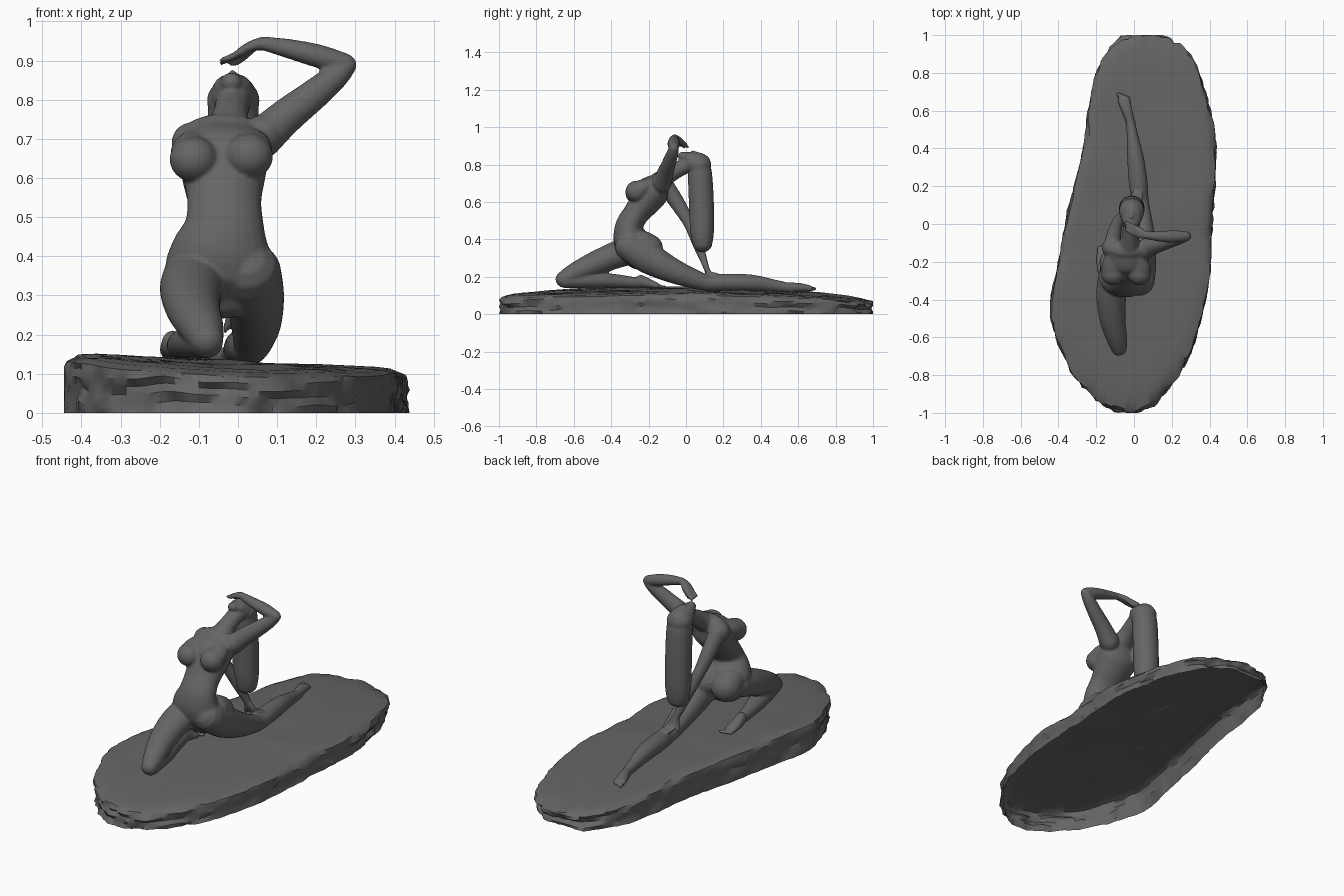
import bpy, bmesh, math
from mathutils import Vector, Matrix, noise

X, Y = Vector((1, 0, 0)), Vector((0, 1, 0))
stone = bpy.data.materials.new("dark_grey")
stone.diffuse_color = (.13, .13, .13, 1)


def spline(pts, steps, closed=False):
    """Catmull-Rom through tuples of any size."""
    n, out = len(pts), []
    get = (lambda i: pts[i % n]) if closed else (lambda i: pts[max(0, min(n - 1, i))])
    for i in range(n if closed else n - 1):
        a, b, c, d = (get(i + k) for k in (-1, 0, 1, 2))
        for s in range(steps):
            t = s / steps
            out.append(tuple(0.5 * (2 * q + (r - p) * t + (2 * p - 5 * q + 4 * r - w) * t * t
                             + (3 * q - p - 3 * r + w) * t ** 3) for p, q, r, w in zip(a, b, c, d)))
    if not closed:
        out.append(tuple(pts[-1]))
    return out


def bridge(bm, rings):
    for r0, r1 in zip(rings, rings[1:]):
        for j in range(len(r0)):
            k = (j + 1) % len(r0)
            bm.faces.new((r0[j], r0[k], r1[k], r1[j]))


def loft(bm, pts, ref=X, sides=24, steps=5):
    """Elliptical tube with domed ends; each point is (x, y, z, half width, half depth)."""
    p = spline(pts, steps)
    pos = [Vector(q[:3]) for q in p]
    sec = []
    for i, q in enumerate(p):
        t = (pos[min(i + 1, len(p) - 1)] - pos[max(i - 1, 0)]).normalized()
        sec.append((pos[i], t, q[3], q[4]))

    def dome(s, sign):
        c, t, a, b = s
        r = min(a, b)
        return [(c + sign * t * r * math.sin(k), t, a * math.cos(k), b * math.cos(k))
                for k in (0.5, 0.95, 1.35)]
    sec = dome(sec[0], -1)[::-1] + sec + dome(sec[-1], 1)
    rings = []
    for c, t, a, b in sec:
        u = (ref - t * ref.dot(t)).normalized()
        v = t.cross(u)
        rings.append([bm.verts.new(c + u * a * math.cos(k) + v * b * math.sin(k))
                      for k in (2 * math.pi * j / sides for j in range(sides))])
    bridge(bm, rings)
    bm.faces.new(rings[0][::-1])
    bm.faces.new(rings[-1])


def ball(bm, c, r, tilt=0):
    r = r if isinstance(r, tuple) else (r, r, r)
    m = Matrix.Translation(c) @ Matrix.Rotation(tilt, 4, 'X') @ Matrix.Diagonal((*r, 1))
    bmesh.ops.create_uvsphere(bm, u_segments=24, v_segments=16, radius=1, matrix=m)


def finish(bm, name, voxel=0, smooth=0):
    bmesh.ops.recalc_face_normals(bm, faces=bm.faces)
    me = bpy.data.meshes.new(name)
    bm.to_mesh(me)
    bm.free()
    me.materials.append(stone)
    ob = bpy.data.objects.new(name, me)
    bpy.context.collection.objects.link(ob)
    if voxel:
        m = ob.modifiers.new("blend", 'REMESH')
        m.mode, m.voxel_size, m.use_smooth_shade = 'VOXEL', voxel, True
        s = ob.modifiers.new("soften", 'SMOOTH')
        s.factor, s.iterations = 0.5, smooth
    return ob


# Rock base: ragged open-bottomed shell
outline = spline([(0, -1), (.17, -.88), (.30, -.68), (.39, -.35), (.41, 0), (.43, .25), (.42, .5),
                  (.34, .8), (.24, .94), (.08, 1), (-.1, .95), (-.21, .75), (-.27, .4), (-.34, .1),
                  (-.4, -.2), (-.44, -.48), (-.36, -.72), (-.2, -.92)], 10, True)
bm = bmesh.new()
rings = []
for scale, h in ((1, 0), (1, .2), (.99, .42), (1.0, .6), (1, .76), (.985, .9),
                 (.93, .98), (.84, 1), (.68, 1), (.5, 1), (.3, 1), (.12, 1)):
    ring = []
    for x, y in outline:
        rag = noise.noise((x * 8, y * 8, h * 4)) * .03 + noise.noise((x * 23, y * 23, h * 7)) * .022
        s = scale + (rag if scale > .9 else 0)
        px, py = x * s, y * s
        top = .132 - .05 * px - (.05 if py > 0 else .03) * py * py
        top += .007 * noise.noise((px * 5, py * 5, 2))
        hh = h + (.14 * noise.noise((x * 7, y * 7, 9 + h)) if 0 < h < .8 else 0)
        ring.append(bm.verts.new((max(-.445, min(.44, px)), max(-1, min(1, py)), top * hh)))
    rings.append(ring)
bridge(bm, rings)
bm.faces.new(rings[-1])
rock = finish(bm, "rock_base")
bpy.context.view_layer.objects.active = rock
rock.select_set(True)
bpy.ops.object.shade_smooth_by_angle(angle=math.radians(35))

# Figure: overlapping volumes blended into one skin
bm = bmesh.new()
# torso and neck
loft(bm, [(-.045, -.26, .31, .115, .07), (-.045, -.28, .37, .14, .098), (-.042, -.3, .42, .128, .09),
          (-.035, -.3, .48, .102, .074), (-.035, -.265, .54, .095, .07), (-.035, -.22, .60, .105, .082),
          (-.037, -.178, .66, .118, .09), (-.037, -.14, .71, .108, .055)], steps=6)
loft(bm, [(-.03, -.15, .7, .075, .055), (-.02, -.075, .755, .047, .044), (-.012, .01, .80, .045, .042)])
# hips, chest and shoulders
for x in (-.105, .022):
    ball(bm, (x, -.205, .352), (.078, .082, .078))
    ball(bm, (x, -.235, .375), (.075, .085, .07))
for x, z in ((-.113, .652), (.028, .66)):
    loft(bm, [(x * .8 - .01, -.17, z + .04, .05, .035), (x, -.225, z + .018, .058, .045),
              (x, -.262, z - .002, .058, .054)])
    ball(bm, (x, -.264, z - .004), (.062, .06, .058))
ball(bm, (-.118, -.125, .69), (.052, .055, .052))
ball(bm, (.065, -.13, .71), (.052, .055, .052))
# head thrown back, face upward
ball(bm, (-.012, .055, .808), (.06, .078, .058))
loft(bm, [(-.012, .06, .822, .052, .045), (-.014, .015, .832, .049, .036), (-.018, -.018, .845, .028, .025)])
loft(bm, [(-.012, .065, .86, .007, .007), (-.014, .037, .868, .01, .009)])
# folded front leg and foot
loft(bm, [(-.105, -.28, .35, .085, .08), (-.12, -.38, .315, .08, .072), (-.114, -.5, .265, .069, .064),
          (-.092, -.6, .218, .056, .053), (-.08, -.655, .187, .044, .043)])
loft(bm, [(-.08, -.65, .178, .042, .038), (-.11, -.5, .18, .05, .042), (-.137, -.38, .177, .042, .038),
          (-.157, -.26, .168, .027, .028)])
loft(bm, [(-.167, -.245, .178, .028, .034), (-.168, -.19, .162, .032, .024), (-.163, -.15, .15, .034, .015)])
# stretched rear leg and foot
loft(bm, [(.03, -.3, .36, .08, .08), (.043, -.2, .3, .075, .084), (.046, -.08, .237, .066, .068),
          (.04, .04, .19, .053, .052), (.033, .12, .168, .045, .044), (.022, .22, .17, .05, .047),
          (.008, .35, .168, .044, .044), (-.01, .48, .152, .029, .032), (-.02, .55, .142, .024, .026)])
loft(bm, [(-.022, .55, .142, .024, .028), (-.04, .61, .143, .03, .024), (-.055, .66, .138, .034, .017)])
for i in range(5):
    ball(bm, (-.188 + i * .014, -.13 + i * .003, .146), (.008, .016, .01))
    ball(bm, (-.083 + i * .014, .684 - i * .006, .136), (.008, .016, .011))
# raised arm bent over the head
loft(bm, [(.06, -.13, .70, .052, .052), (.12, -.11, .755, .044, .046), (.19, -.09, .81, .037, .04),
          (.25, -.072, .86, .032, .033), (.278, -.065, .888, .026, .026)], ref=Y)
loft(bm, [(.275, -.065, .892, .026, .026), (.21, -.066, .91, .033, .03), (.14, -.066, .928, .028, .026),
          (.065, -.06, .944, .02, .018)], ref=Y)
loft(bm, [(.065, -.06, .944, .02, .018), (.035, -.05, .937, .028, .014), (.008, -.038, .922, .03, .012)], ref=Y)
# supporting arm reaching back to the calf
loft(bm, [(-.115, -.11, .69, .045, .045), (-.105, -.05, .6, .038, .041), (-.088, .005, .51, .031, .033),
          (-.07, .03, .455, .03, .029), (-.04, .065, .37, .027, .028), (-.012, .098, .28, .019, .019)])
loft(bm, [(-.012, .098, .28, .019, .019), (0, .11, .245, .028, .015), (.008, .122, .222, .029, .013)])
# fingers of both hands
for i in range(4):
    y = -.06 + i * .015
    loft(bm, [(.01, y, .922, .009, .009), (-.018, y + .014, .908, .009, .009),
              (-.042, y + .026, .902 - .003 * i, .007, .007)], ref=Y, sides=10)
    x = -.014 + i * .015
    loft(bm, [(x, .12, .225, .009, .009), (x + .004, .14, .217, .009, .009),
              (x + .008, .165, .215, .007, .007)], sides=10)
loft(bm, [(.04, -.03, .93, .01, .01), (.005, -.015, .9, .009, .009), (-.015, -.01, .89, .007, .007)], ref=Y, sides=10)
loft(bm, [(-.022, .1, .25, .01, .01), (-.032, .115, .21, .008, .008)], sides=10)
finish(bm, "reclining_figure", .006, 7)

# Hair: cap on the crown and a long hanging lock
bm = bmesh.new()
ball(bm, (-.012, .068, .798), (.068, .068, .058))
loft(bm, [(-.012, .066, .81, .056, .05), (-.012, .074, .76, .066, .064), (-.012, .082, .6, .068, .067),
          (-.012, .086, .45, .067, .064), (-.012, .088, .385, .06, .055)], sides=32)
finish(bm, "long_hair", .008, 4)
